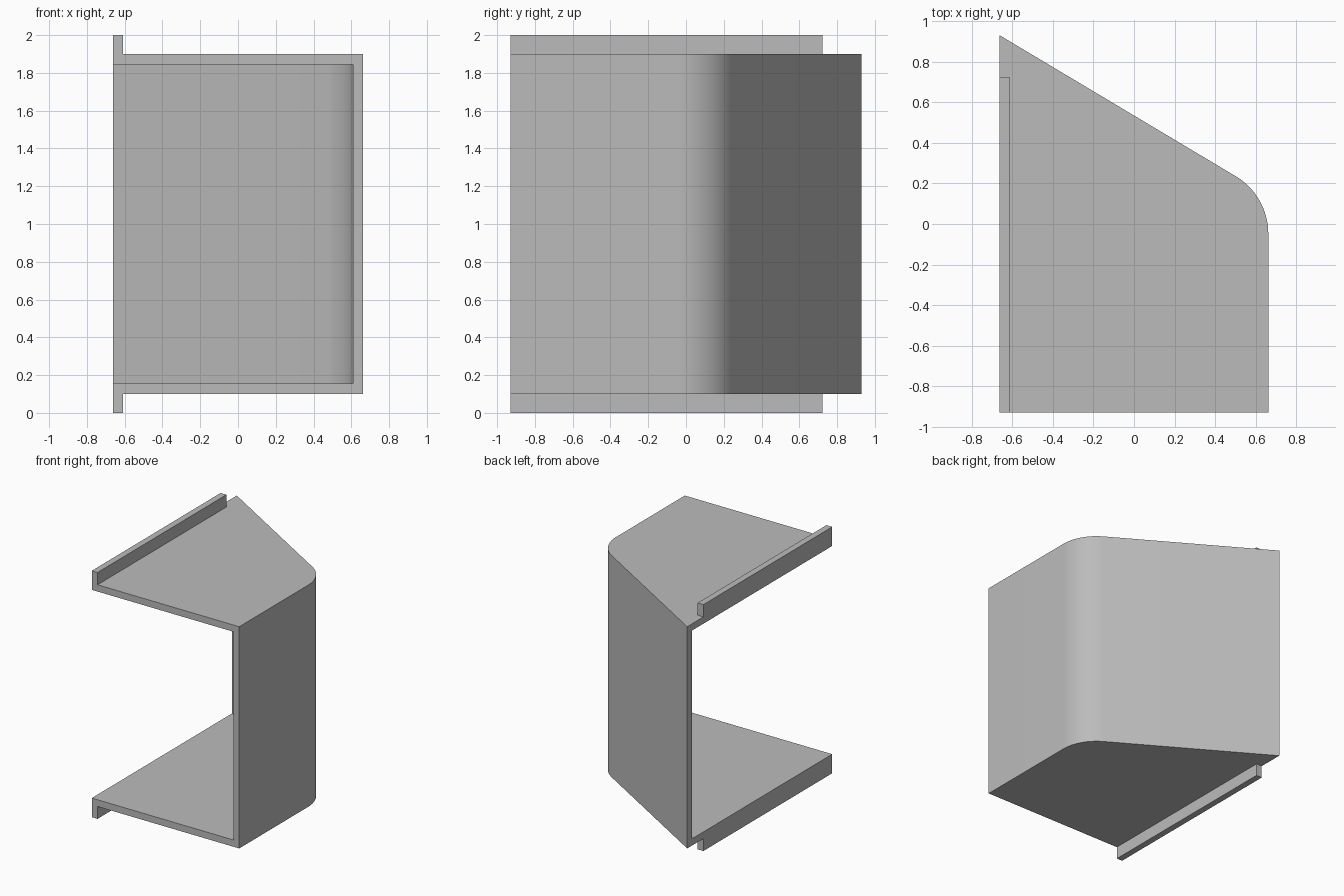
import bpy, math
import bmesh

cube = bpy.data.objects.get("Cube")
if cube:
    bpy.data.objects.remove(cube, do_unlink=True)

X, Y = 0.662, 0.93          # half width and half depth
WALL = 0.052                # sheet thickness
SLOPE = math.atan(0.597)    # slant of the rear wall
RADIUS = 0.33               # outer rounding of the rear corner
LOW, HIGH, TOP = 0.10, 1.90, 2.0

grey = bpy.data.materials.new("plain grey")
grey.use_nodes = True
grey.diffuse_color = (0.5, 0.5, 0.5, 1)
grey.node_tree.nodes["Principled BSDF"].inputs["Base Color"].default_value = (0.5, 0.5, 0.5, 1)


def prism(name, outline, z0, z1):
    """Extrude a closed plan outline from z0 to z1."""
    bm = bmesh.new()
    face = bm.faces.new([bm.verts.new((x, y, z0)) for x, y in outline])
    moved = bmesh.ops.extrude_face_region(bm, geom=[face])["geom"]
    bmesh.ops.translate(bm, vec=(0, 0, z1 - z0),
                        verts=[v for v in moved if isinstance(v, bmesh.types.BMVert)])
    bmesh.ops.recalc_face_normals(bm, faces=bm.faces)
    mesh = bpy.data.meshes.new(name)
    bm.to_mesh(mesh)
    bm.free()
    mesh.materials.append(grey)
    obj = bpy.data.objects.new(name, mesh)
    bpy.context.collection.objects.link(obj)
    return obj


def plan(inset, overshoot):
    """Plan with a slanted rear wall and a rounded corner, inset from the outer skin."""
    right = X - inset
    radius = RADIUS - inset
    turn = math.pi / 2 - SLOPE
    # Arc centre is shared by the outer and inner skins
    cx = X - RADIUS
    cy = Y - 2 * X * math.tan(SLOPE) - RADIUS * math.tan(turn / 2)
    arc = [(cx + radius * math.cos(turn * i / 16), cy + radius * math.sin(turn * i / 16))
           for i in range(17)]
    left = -X - overshoot
    rear = arc[-1][1] + (arc[-1][0] - left) * math.tan(SLOPE)
    front = -Y - overshoot
    return [(left, front), (right, front)] + arc + [(left, rear)]


def combine(target, tool, operation):
    mod = target.modifiers.new(operation.lower(), "BOOLEAN")
    mod.operation = operation
    mod.solver = "EXACT"
    mod.object = tool
    bpy.context.view_layer.objects.active = target
    bpy.ops.object.modifier_apply(modifier=mod.name)
    bpy.data.objects.remove(tool, do_unlink=True)


# Shell: solid body hollowed out through the front and the open side
shell = prism("bracket_shell", plan(0, 0), LOW, HIGH)
cavity = prism("cavity_cutter", plan(WALL, 0.2), LOW + 0.055, HIGH - 0.055)
combine(shell, cavity, "DIFFERENCE")

# Upright lips along the open side, above and below
lip = [(-X, -Y), (-X + WALL, -Y), (-X + WALL, 0.722), (-X, 0.722)]
for name, z0, z1 in (("lower_lip", 0, LOW + 0.03), ("upper_lip", HIGH - 0.03, TOP)):
    combine(shell, prism(name, lip, z0, z1), "UNION")

# Merge leftover coplanar seams
bm = bmesh.new()
bm.from_mesh(shell.data)
bmesh.ops.remove_doubles(bm, verts=bm.verts, dist=0.0001)
bmesh.ops.dissolve_limit(bm, angle_limit=math.radians(0.5), verts=bm.verts, edges=bm.edges)
bm.to_mesh(shell.data)
bm.free()

bpy.ops.object.select_all(action="DESELECT")
shell.select_set(True)
bpy.context.view_layer.objects.active = shell
bpy.ops.object.shade_smooth_by_angle(angle=math.radians(30))
